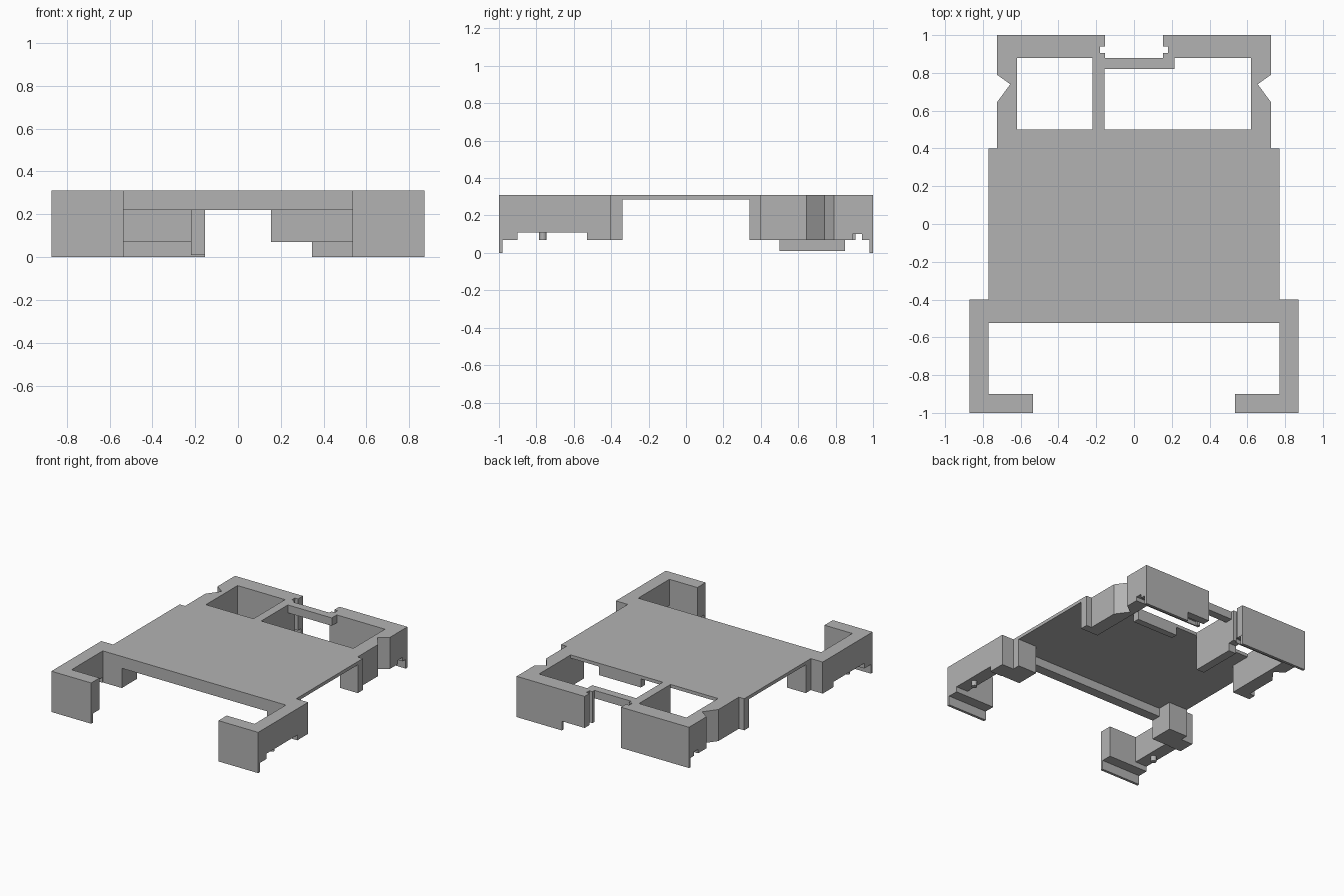
import bpy
import bmesh
from mathutils import Vector

if "Cube" in bpy.data.objects:
    bpy.data.objects.remove(bpy.data.objects["Cube"], do_unlink=True)

grey = bpy.data.materials.new("plain grey")
grey.use_nodes = True
COLOUR = (0.45, 0.45, 0.45, 1)
grey.diffuse_color = COLOUR
grey.node_tree.nodes["Principled BSDF"].inputs["Base Color"].default_value = COLOUR

TOP = 0.31
UNDER = 0.285   # underside of the deck
FOOT = 0.07     # underside of posts and walls


def finish(name, bm):
    bmesh.ops.recalc_face_normals(bm, faces=bm.faces[:])
    mesh = bpy.data.meshes.new(name)
    bm.to_mesh(mesh)
    bm.free()
    mesh.materials.append(grey)
    obj = bpy.data.objects.new(name, mesh)
    bpy.context.collection.objects.link(obj)


def prism(name, points, push):
    """Extrude a flat outline along a vector."""
    bm = bmesh.new()
    face = bm.faces.new([bm.verts.new(p) for p in points])
    grown = bmesh.ops.extrude_face_region(bm, geom=[face])["geom"]
    verts = [g for g in grown if isinstance(g, bmesh.types.BMVert)]
    bmesh.ops.translate(bm, verts=verts, vec=Vector(push))
    finish(name, bm)


def plan(name, outline, z0, z1):
    prism(name, [(x, y, z0) for x, y in outline], (0, 0, z1 - z0))


def side(name, outline, x0, x1):
    prism(name, [(x0, y, z) for y, z in outline], (x1 - x0, 0, 0))


def box(name, x0, x1, y0, y1, z0, z1):
    plan(name, [(x0, y0), (x1, y0), (x1, y1), (x0, y1)], z0, z1)


# Deck, stepping in at the back
half = [(0.77, -0.525), (0.77, 0.4), (0.725, 0.4), (0.725, 0.5)]
plan("deck", half + [(-x, y) for x, y in reversed(half)], UNDER, TOP)

# Ribs and bridge
box("front_rib", -0.61, 0.61, -0.525, -0.45, 0.22, UNDER)
box("rear_rib", 0.03, 0.38, 0.45, 0.5, 0.22, UNDER)
box("rear_bridge", -0.155, 0.215, 0.82, 0.88, 0.25, TOP)

# Divider between the two rear openings
side("divider", [(0.5, 0.01), (0.85, 0.01), (0.85, FOOT), (0.88, FOOT),
                 (0.88, TOP), (0.5, TOP)], -0.22, -0.155)

# Profiles of the walls, seen from the side
front_profile = [(-1, 0), (-0.98, 0), (-0.98, FOOT), (-0.9, FOOT), (-0.9, TOP), (-1, TOP)]
arm_profile = [(-0.9, 0.11), (-0.53, 0.11), (-0.53, FOOT), (-0.4, FOOT),
               (-0.4, TOP), (-0.9, TOP)]
rear_profile = [(0.88, FOOT), (0.89, FOOT), (0.89, 0.1), (0.94, 0.1),
                (0.94, FOOT), (1, FOOT), (1, TOP), (0.88, TOP)]

for label, s in (("left", 1), ("right", -1)):
    # Front corner: hooked wall, arm, peg and post
    side(label + "_front_wall", front_profile, s * 0.535, s * 0.87)
    side(label + "_arm", arm_profile, s * 0.77, s * 0.87)
    box(label + "_front_post", s * 0.61, s * 0.77, -0.525, -0.34, FOOT, UNDER)
    bm = bmesh.new()
    bmesh.ops.create_cone(bm, cap_ends=True, segments=16, radius1=0.02,
                          radius2=0.02, depth=0.04)
    bmesh.ops.translate(bm, verts=bm.verts[:], vec=(s * 0.82, -0.765, 0.09))
    finish(label + "_peg", bm)

    # Rear post and notched side wall
    box(label + "_rear_post", s * 0.62, s * 0.77, 0.34, 0.4, FOOT, UNDER)
    box(label + "_wall_root", s * 0.62, s * 0.725, 0.4, 0.5, FOOT, UNDER)
    notch = [(0.62, 0.5), (0.725, 0.5), (0.725, 0.645), (0.655, 0.74),
             (0.725, 0.79), (0.725, 0.88), (0.62, 0.88)]
    plan(label + "_side_wall", [(s * x, y) for x, y in notch], FOOT, TOP)

    # Rear wall with a slot in its inner end and a lip below
    side(label + "_rear_wall", rear_profile, s * 0.18, s * 0.725)
    box(label + "_slot_inner_cheek", s * 0.153, s * 0.18, 0.88, 0.905, FOOT, TOP)
    box(label + "_slot_outer_cheek", s * 0.153, s * 0.18, 0.94, 1, FOOT, TOP)
    lip_start = 0.345 if s > 0 else 0.155
    box(label + "_rear_lip", s * lip_start, s * 0.725, 0.98, 1, 0, FOOT)
